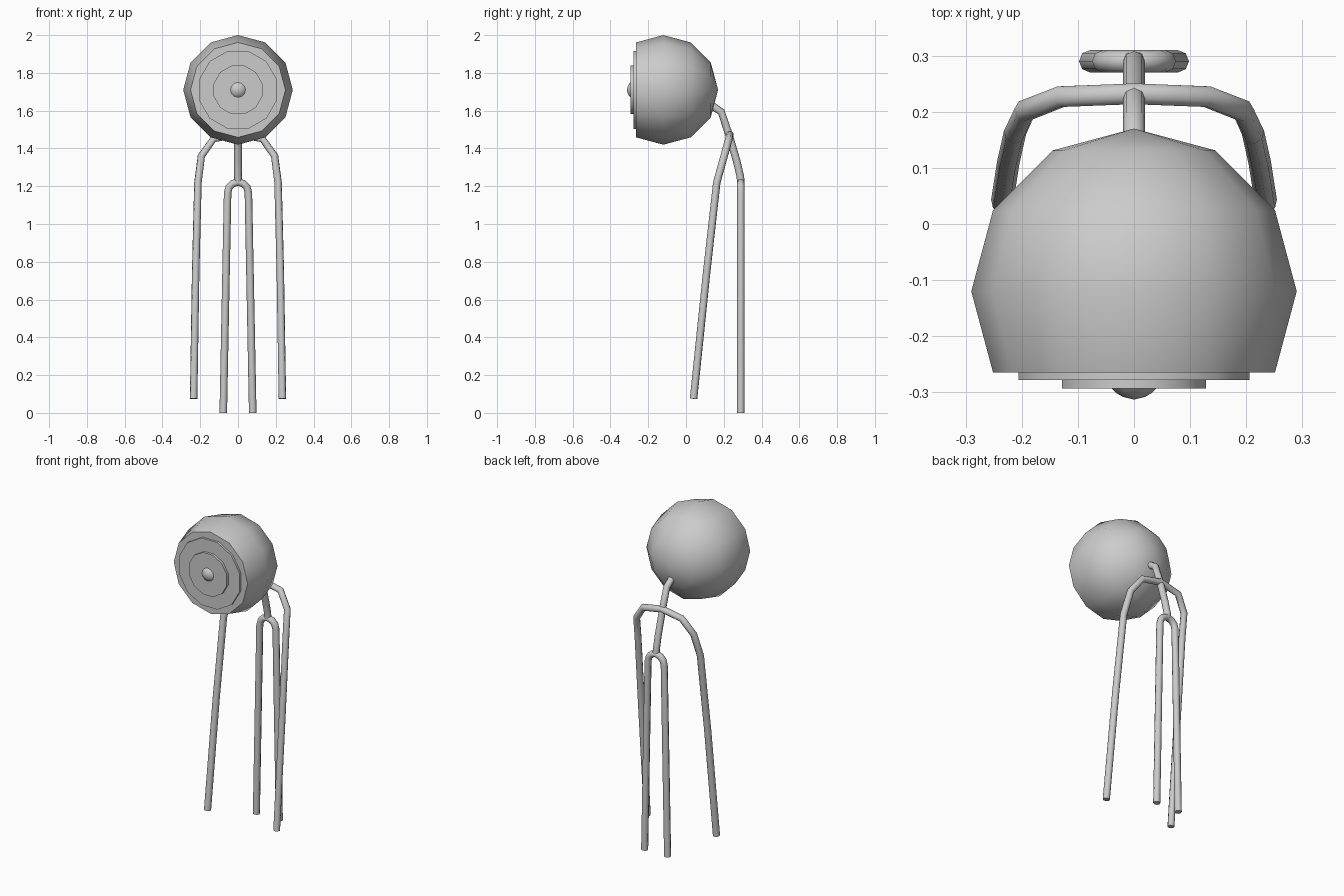
import bpy, math

if "Cube" in bpy.data.objects:
    bpy.data.objects.remove(bpy.data.objects["Cube"])

HEAD_Z = 1.71
TUBE_R = 0.02


def lathe_y(name, profile, sides=12, turn=0.0):
    """Revolve (radius, y) points, back to front, around the head's y axis."""
    verts, faces, rings = [], [], []
    for r, y in profile:
        n = 1 if r == 0 else sides
        rings.append(list(range(len(verts), len(verts) + n)))
        for i in range(n):
            a = turn + 2 * math.pi * i / sides
            verts.append((r * math.cos(a), y, HEAD_Z + r * math.sin(a)))
    for a, b in zip(rings, rings[1:]):
        for i in range(sides):
            j = (i + 1) % sides
            if len(a) == 1:
                faces.append((a[0], b[j], b[i]))
            elif len(b) == 1:
                faces.append((a[i], a[j], b[0]))
            else:
                faces.append((a[i], a[j], b[j], b[i]))
    if len(rings[0]) > 1:
        faces.append(rings[0][::-1])
    if len(rings[-1]) > 1:
        faces.append(rings[-1])
    mesh = bpy.data.meshes.new(name)
    mesh.from_pydata(verts, [], faces)
    obj = bpy.data.objects.new(name, mesh)
    bpy.context.collection.objects.link(obj)
    bpy.ops.object.select_all(action='DESELECT')
    obj.select_set(True)
    bpy.context.view_layer.objects.active = obj
    bpy.ops.object.shade_smooth_by_angle(angle=math.radians(40))
    return obj


def tube(name, points):
    """Eight-sided bent rod along a path."""
    curve = bpy.data.curves.new(name, 'CURVE')
    curve.dimensions = '3D'
    curve.bevel_depth = TUBE_R
    curve.bevel_resolution = 2
    curve.use_fill_caps = True
    spline = curve.splines.new('POLY')
    spline.points.add(len(points) - 1)
    for p, co in zip(spline.points, points):
        p.co = (*co, 1)
    spline.use_smooth = True
    obj = bpy.data.objects.new(name, curve)
    bpy.context.collection.objects.link(obj)
    return obj


def arch(half):
    """Mirror a half path (foot to middle) across x = 0."""
    return half + [(-x, y, z) for x, y, z in half[-2::-1]]


# Head: 12-sided ball with its front sliced off one ring before the pole
R = 0.29
head = [(0 if k == 0 else R * math.sin(math.radians(30 * k)),
         -0.12 + R * math.cos(math.radians(30 * k))) for k in range(5)]
lathe_y("head", head)

# Stepped face plates and centre stud
half_step = math.pi / 12
lathe_y("face_plate", [(0.213, -0.255), (0.213, -0.278)], turn=half_step)
lathe_y("inner_plate", [(0.133, -0.27), (0.133, -0.293)], turn=half_step)
lathe_y("centre_stud", [(0.04, -0.285), (0.04, -0.293), (0.032, -0.301),
                        (0.02, -0.308), (0, -0.313)])

# Neck stem running down into the rear legs
tube("neck_stem", [(0, 0.08, 1.645), (0, 0.14, 1.625), (0, 0.187, 1.593),
                   (0, 0.225, 1.48), (0, 0.268, 1.335), (0, 0.288, 1.25),
                   (0, 0.29, 1.215)])

# Rear legs: narrow inverted U
tube("rear_legs", arch([(0.078, 0.29, 0), (0.055, 0.29, 1.165),
                        (0.047, 0.29, 1.195), (0.028, 0.29, 1.214),
                        (0, 0.29, 1.222)]))

# Front legs: wide inverted U leaning forward
tube("front_legs", arch([(0.235, 0.04, 0.075), (0.224, 0.11, 0.75),
                         (0.212, 0.163, 1.22), (0.194, 0.202, 1.36),
                         (0.13, 0.227, 1.45), (0, 0.232, 1.475)]))
